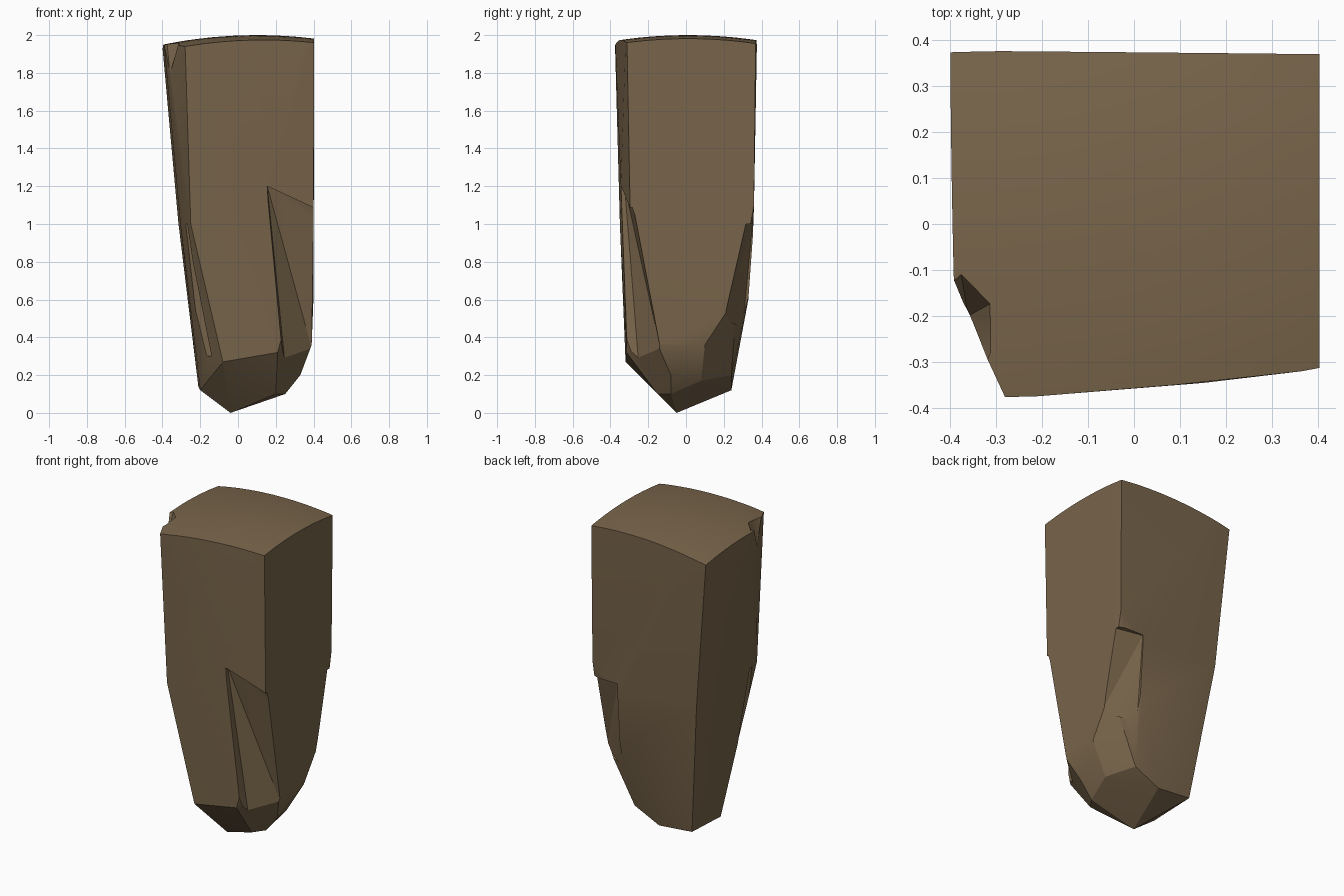
import bpy, bmesh, math

if "Cube" in bpy.data.objects:
    bpy.data.objects.remove(bpy.data.objects["Cube"])


def hull(name, pts):
    """Convex solid around a few corner points."""
    bm = bmesh.new()
    for p in pts:
        bm.verts.new(p)
    bmesh.ops.convex_hull(bm, input=bm.verts[:])
    bmesh.ops.delete(bm, geom=[v for v in bm.verts if not v.link_faces], context='VERTS')
    bmesh.ops.recalc_face_normals(bm, faces=bm.faces[:])
    me = bpy.data.meshes.new(name)
    bm.to_mesh(me)
    bm.free()
    ob = bpy.data.objects.new(name, me)
    bpy.context.collection.objects.link(ob)
    return ob


def carve(ob, tool, operation):
    """Apply a boolean and throw the tool away."""
    tool.hide_render = True
    m = ob.modifiers.new("carve", 'BOOLEAN')
    m.operation, m.solver, m.object = operation, 'EXACT', tool
    bpy.context.view_layer.objects.active = ob
    bpy.ops.object.modifier_apply(modifier=m.name)
    bpy.data.objects.remove(tool)


# Main tapered stone block
rock = hull("rock_pillar", [
    # top outline, left overlong for the domed cap
    (-.415, .378, 2.1), (.403, .37, 2.1), (.403, -.315, 2.1),
    (.08, -.35, 2.1), (-.285, -.38, 2.1), (-.405, -.12, 2.1),
    # middle: left side, front seam, right and back corners
    (-.315, .345, 1.0), (-.25, -.35, 1.0), (-.305, -.12, 1.0),
    (.15, -.345, 1.2), (.4, -.295, 1.04), (.4, .36, 1.1), (.22, .355, .95),
    (.22, .33, .6), (.4, .27, .62),
    # lower shoulder
    (-.08, -.32, .27), (.21, -.315, .32), (.39, -.15, .36), (.39, .1, .36),
    (.33, -.08, .2), (.19, .24, .2), (.28, .08, .17),
    # blunt foot
    (-.07, -.15, .11), (.2, -.15, .1), (.25, -.08, .1), (.02, .24, .12),
    (-.21, .24, .14), (-.2, -.06, .12), (-.04, -.05, 0),
])

# Domed top
bpy.ops.mesh.primitive_ico_sphere_add(subdivisions=6, radius=2.5, location=(.1, .01, -.5))
carve(rock, bpy.context.active_object, 'INTERSECT')

# Chips broken out of the faces
chips = {
    "front_right_chip": [
        (.155, -.325, 1.2), (.41, -.268, 1.04), (.25, -.25, .25), (.41, -.12, .27),
        (.15, -.5, 1.2), (.5, -.5, 1.04), (.5, -.268, 1.04),
        (.21, -.5, .25), (.5, -.5, .25), (.5, -.12, .25)],
    "front_left_groove": [
        (-.25, -.25, 1.0), (-.33, -.35, 1.0), (-.38, -.2, 1.0),
        (-.12, -.2, .3), (-.21, -.36, .3), (-.28, -.18, .3)],
    "top_corner_notch": [
        (-.39, -.02, 2.1), (-.27, -.15, 2.1), (-.262, -.36, 2.1), (-.29, -.45, 2.1),
        (-.5, -.1, 2.1), (-.5, -.45, 2.1), (-.36, -.2, 1.8), (-.5, -.45, 1.8)],
    "back_right_chip": [
        (.23, .352, 1.0), (.41, .315, 1.0), (.23, .3, .45), (.41, .2, .5),
        (.23, .5, 1.0), (.5, .5, 1.0), (.23, .5, .45), (.5, .5, .45), (.5, .2, .5)],
}
for name, pts in chips.items():
    carve(rock, hull(name, pts), 'DIFFERENCE')

# Brown stone material and shading with sharp ridges
mat = bpy.data.materials.new("brown_stone")
mat.diffuse_color = (.19, .13, .07, 1)
mat.use_nodes = True
mat.node_tree.nodes["Principled BSDF"].inputs["Base Color"].default_value = mat.diffuse_color
rock.data.materials.clear()
rock.data.materials.append(mat)
for p in rock.data.polygons:
    p.material_index = 0
bpy.ops.object.select_all(action='DESELECT')
rock.select_set(True)
bpy.context.view_layer.objects.active = rock
bpy.ops.object.shade_smooth_by_angle(angle=math.radians(20))
